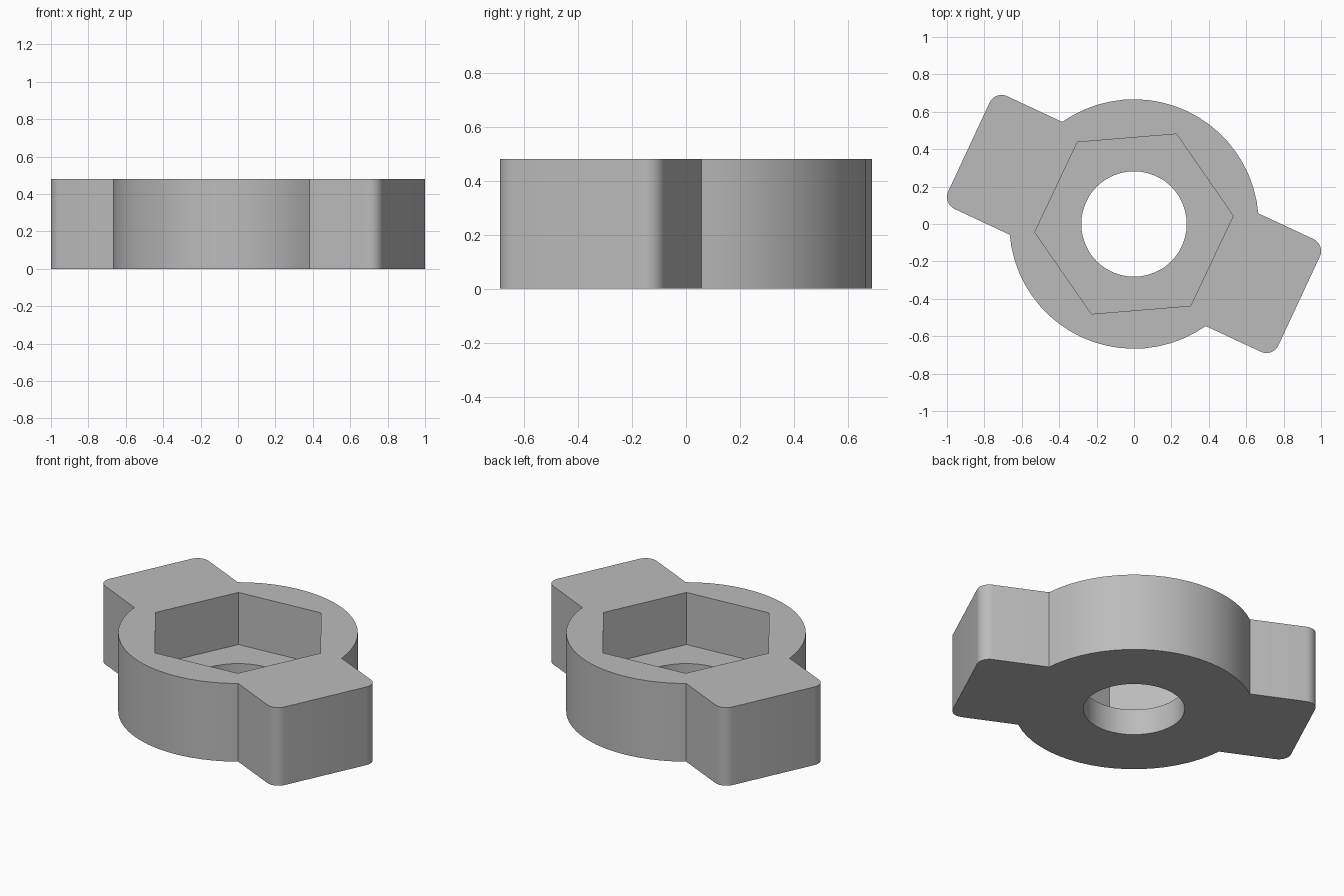
import bpy, bmesh, math

if "Cube" in bpy.data.objects:
    bpy.data.objects.remove(bpy.data.objects["Cube"])

HEIGHT, FLOOR = 0.48, 0.16          # total height, level of the pocket floor
RADIUS, BORE, HEX = 0.667, 0.282, 0.532
HALF_LEN, HALF_WID, FILLET = 0.974, 0.3325, 0.07
TILT = math.radians(-25)


def arc(cx, cy, r, start, end, steps):
    """Points on an arc, angles in degrees."""
    angles = [math.radians(start + (end - start) * i / steps) for i in range(steps + 1)]
    return [(cx + r * math.cos(a), cy + r * math.sin(a)) for a in angles]


def prism(name, points, z0, z1, turn=0.0):
    """Extrude a closed outline from z0 to z1, turned about z."""
    c, s = math.cos(turn), math.sin(turn)
    bm = bmesh.new()
    base = bm.faces.new([bm.verts.new((c * x - s * y, s * x + c * y, z0)) for x, y in points])
    top = bmesh.ops.extrude_face_region(bm, geom=[base])["geom"]
    bmesh.ops.translate(bm, vec=(0, 0, z1 - z0),
                        verts=[v for v in top if isinstance(v, bmesh.types.BMVert)])
    bmesh.ops.recalc_face_normals(bm, faces=bm.faces)
    mesh = bpy.data.meshes.new(name)
    bm.to_mesh(mesh)
    bm.free()
    obj = bpy.data.objects.new(name, mesh)
    bpy.context.collection.objects.link(obj)
    return obj


# Half outline: rounded lug corners, then the ring arc; the other half is turned 180 degrees
cx, cy = HALF_LEN - FILLET, HALF_WID - FILLET
lug_angle = math.degrees(math.asin(HALF_WID / RADIUS))
half = (arc(cx, -cy, FILLET, -90, 0, 8) + arc(cx, cy, FILLET, 0, 90, 8)
        + arc(0, 0, RADIUS, lug_angle, 180 - lug_angle, 20))
outline = half + [(-x, -y) for x, y in half]
# the ring arc ends where the opposite lug starts, so the outline closes cleanly
body = prism("lugged_nut_holder", outline, 0, HEIGHT, TILT)

# Hexagonal pocket and round through bore
pocket = prism("hex_pocket_cutter", arc(0, 0, HEX, 0, 300, 5), FLOOR, HEIGHT + 0.2,
               math.radians(4.7))
bore = prism("bore_cutter", arc(0, 0, BORE, 0, 352.5, 47), -0.2, HEIGHT + 0.1)

bpy.context.view_layer.objects.active = body
for cutter in (pocket, bore):
    mod = body.modifiers.new(cutter.name, "BOOLEAN")
    mod.operation, mod.solver, mod.object = "DIFFERENCE", "EXACT", cutter
    bpy.ops.object.modifier_apply(modifier=mod.name)
    bpy.data.objects.remove(cutter)

# Plain grey finish, smooth round walls and sharp edges
grey = bpy.data.materials.new("plain_grey")
grey.diffuse_color = (0.5, 0.5, 0.5, 1)
grey.use_nodes = True
grey.node_tree.nodes["Principled BSDF"].inputs["Base Color"].default_value = grey.diffuse_color
body.data.materials.clear()
body.data.materials.append(grey)
body.select_set(True)
bpy.ops.object.shade_smooth_by_angle(angle=math.radians(25))
